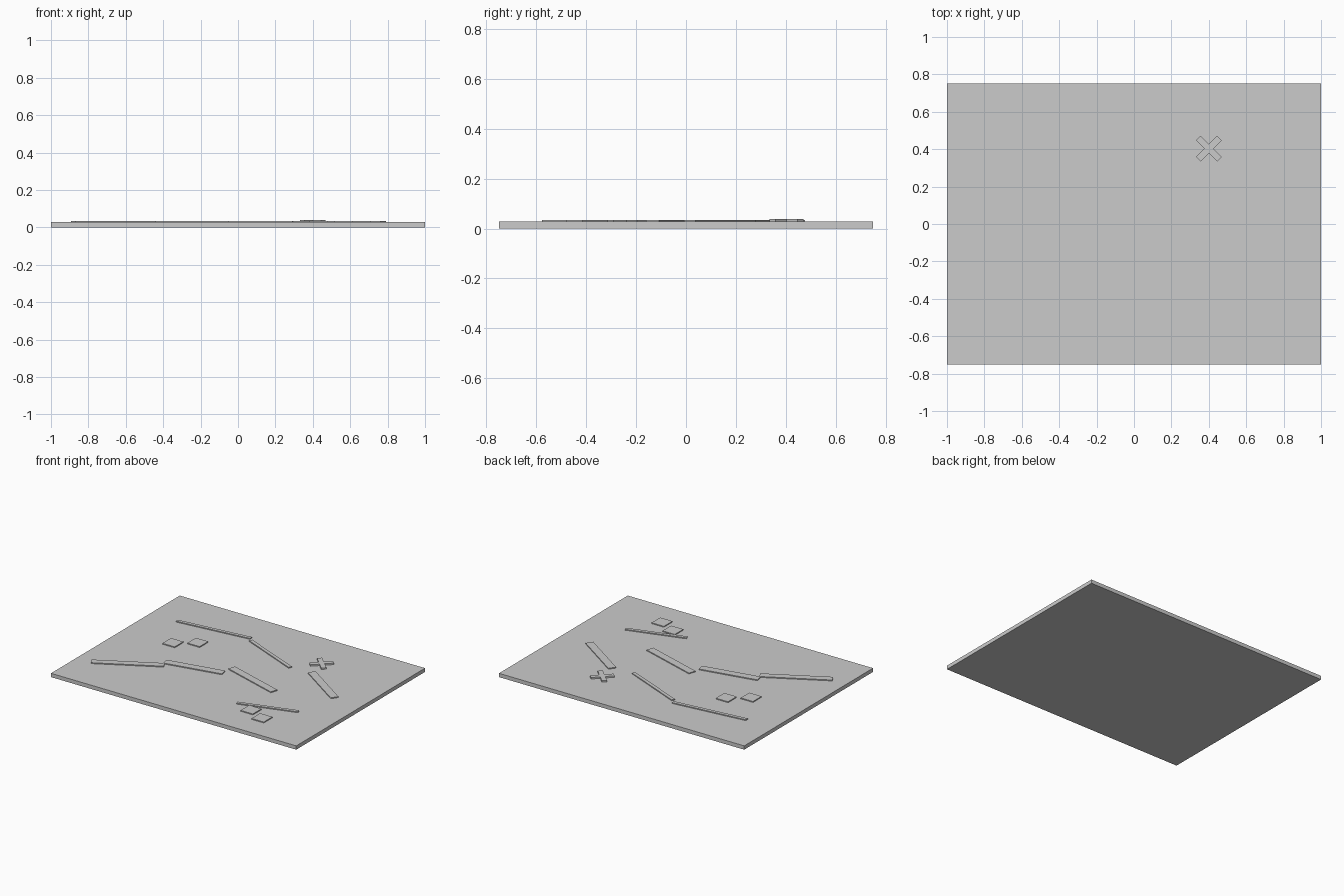
import bpy, bmesh, math

if "Cube" in bpy.data.objects:
    bpy.data.objects.remove(bpy.data.objects["Cube"])

BASE_TOP = 0.028
STRIP_TOP = 0.035
CROSS_TOP = 0.039


def prism(name, outline, z0, z1):
    """Extrude a flat outline from z0 up to z1."""
    bm = bmesh.new()
    face = bm.faces.new([bm.verts.new((x, y, z0)) for x, y in outline])
    ext = bmesh.ops.extrude_face_region(bm, geom=[face])
    top = [v for v in ext["geom"] if isinstance(v, bmesh.types.BMVert)]
    bmesh.ops.translate(bm, verts=top, vec=(0, 0, z1 - z0))
    bmesh.ops.recalc_face_normals(bm, faces=bm.faces)
    me = bpy.data.meshes.new(name)
    bm.to_mesh(me)
    bm.free()
    ob = bpy.data.objects.new(name, me)
    bpy.context.collection.objects.link(ob)
    return ob


def rect(cx, cy, w, h):
    return [(cx + sx * w / 2, cy + sy * h / 2)
            for sx, sy in ((-1, -1), (1, -1), (1, 1), (-1, 1))]


def strip(name, a, b, width):
    """Straight bar between two end points."""
    dx, dy = b[0] - a[0], b[1] - a[1]
    k = width / 2 / math.hypot(dx, dy)
    nx, ny = -dy * k, dx * k
    prism(name, [(a[0] - nx, a[1] - ny), (b[0] - nx, b[1] - ny),
                 (b[0] + nx, b[1] + ny), (a[0] + nx, a[1] + ny)],
          BASE_TOP, STRIP_TOP)


# Base sheet
prism("map_sheet", rect(0, 0, 2, 1.5), 0, BASE_TOP)

# Wide route pieces
for i, (a, b) in enumerate([((-0.882, -0.45), (-0.45, -0.216)),
                            ((-0.477, -0.171), (-0.057, -0.087)),
                            ((-0.054, 0.005), (0.388, -0.134)),
                            ((0.422, 0.256), (0.777, 0.015))]):
    strip(f"route_piece_{i + 1}", a, b, 0.055 if i else 0.05)

# Thin line pieces
for i, (a, b) in enumerate([((-0.78, 0.405), (-0.22, 0.465)),
                            ((-0.2, 0.433), (0.26, 0.237)),
                            ((0.291, -0.426), (0.706, -0.302))]):
    strip(f"thin_line_{i + 1}", a, b, 0.025)

# Square markers
for i, (x, y) in enumerate([(-0.604, 0.104), (-0.47, 0.203),
                            (0.432, -0.465), (0.565, -0.528)]):
    prism(f"square_marker_{i + 1}", rect(x, y, 0.1, 0.1), BASE_TOP, STRIP_TOP)

# Diagonal cross marker, one arm repeated four times
L, W = 0.08, 0.0175
outline = []
for q in range(4):
    ang = math.radians(45 + 90 * q)
    c, s = math.cos(ang), math.sin(ang)
    for x, y in ((L, -W), (L, W), (W, W)):
        outline.append((0.4 + x * c - y * s, 0.403 + x * s + y * c))
prism("cross_marker", outline, BASE_TOP, CROSS_TOP)
